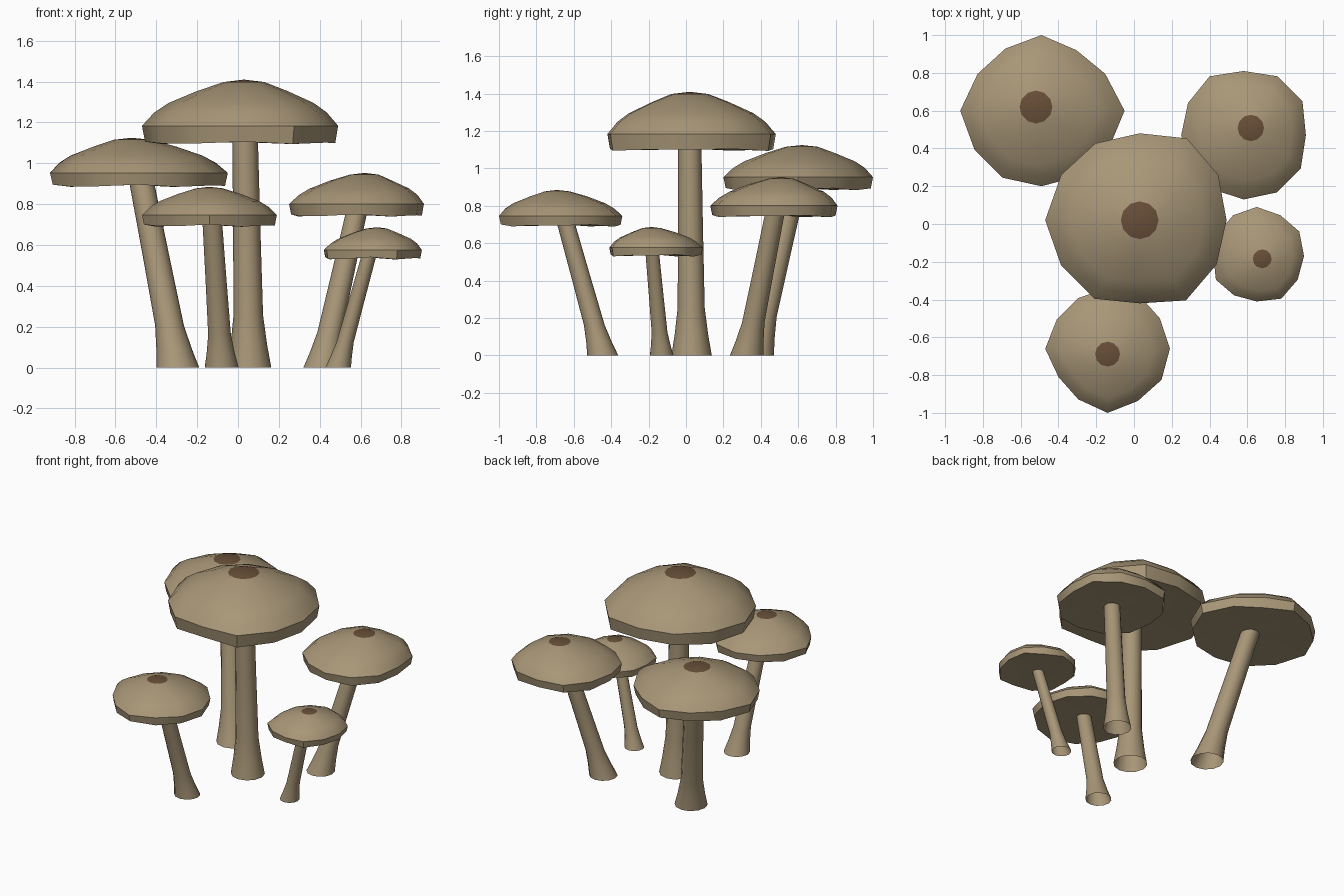
import bpy, bmesh, math
from mathutils import Vector

cube = bpy.data.objects.get("Cube")
if cube:
    bpy.data.objects.remove(cube, do_unlink=True)

SIDES = 12


def material(name, rgb):
    mat = bpy.data.materials.new(name)
    mat.use_nodes = True
    mat.diffuse_color = (*rgb, 1)
    mat.node_tree.nodes["Principled BSDF"].inputs["Base Color"].default_value = (*rgb, 1)
    return mat


TAN = material("mushroom tan", (0.39, 0.305, 0.185))
BROWN = material("spot brown", (0.14, 0.077, 0.04))


def add_ring(bm, centre, radii):
    verts = []
    for i, radius in enumerate(radii):
        angle = math.tau * i / SIDES
        offset = Vector((math.cos(angle), math.sin(angle), 0)) * radius
        verts.append(bm.verts.new(centre + offset))
    return verts


def bridge(bm, lower, upper):
    for i in range(SIDES):
        j = (i + 1) % SIDES
        bm.faces.new((lower[i], lower[j], upper[j], upper[i]))


def fan(bm, ring, tip, index=0):
    for i in range(SIDES):
        face = bm.faces.new((ring[i], ring[(i + 1) % SIDES], tip))
        face.material_index = index


def finish(bm, name, mats, angle):
    bmesh.ops.recalc_face_normals(bm, faces=bm.faces)
    mesh = bpy.data.meshes.new(name)
    bm.to_mesh(mesh)
    bm.free()
    for mat in mats:
        mesh.materials.append(mat)
    obj = bpy.data.objects.new(name, mesh)
    bpy.context.collection.objects.link(obj)
    bpy.ops.object.select_all(action='DESELECT')
    obj.select_set(True)
    bpy.context.view_layer.objects.active = obj
    bpy.ops.object.shade_smooth_by_angle(angle=math.radians(angle))


# Cap outline from rim to spot: (share of radius, share of height)
CAP_PROFILE = [(0.97, 0), (1, 0.27), (0.88, 0.48), (0.74, 0.63), (0.46, 0.82)]


def make_cap(name, centre, apex, rim_z, radii, spot):
    bm = bmesh.new()
    base = Vector((*centre, rim_z))
    top = Vector(apex)
    rings = []
    for share, height in CAP_PROFILE:
        # Rings drift towards the off-centre peak as they rise
        middle = base.lerp(top, height)
        blend = max(0, height - 0.27)
        middle.xy = base.xy.lerp(top.xy, blend)
        rings.append(add_ring(bm, middle, [r * share for r in radii]))
    middle = base.lerp(top, 0.96)
    rings.append(add_ring(bm, middle, [spot] * SIDES))
    for lower, upper in zip(rings, rings[1:]):
        bridge(bm, lower, upper)
    fan(bm, rings[-1], bm.verts.new(top), 1)
    # Underside and gently waved rim
    fan(bm, rings[0], bm.verts.new(base + Vector((0, 0, 0.01))))
    for i, vert in enumerate(rings[0]):
        vert.co.z += 0.006 * math.sin(i * 2.3)
    finish(bm, name, [TAN, BROWN], 40)


# Stem outline: (share of length, share of foot radius)
STEM_PROFILE = [(0, 1), (0.1, 0.83), (0.23, 0.67), (0.6, 0.62), (1, 0.58)]


def make_stem(name, foot, head, radius):
    bm = bmesh.new()
    foot, head = Vector((*foot, 0)), Vector(head)
    rings = [add_ring(bm, foot.lerp(head, t), [radius * r] * SIDES)
             for t, r in STEM_PROFILE]
    for lower, upper in zip(rings, rings[1:]):
        bridge(bm, lower, upper)
    finish(bm, name, [TAN], 60)


# Rim radii in hundredths, counter-clockwise from +x
MUSHROOMS = {
    "centre": dict(
        centre=(0.03, 0.02), apex=(0.03, 0.02, 1.41), rim_z=1.1, spot=0.1,
        rim=[46, 48, 50, 46, 47, 48, 50, 48, 48, 44, 49, 47],
        foot=(0.055, 0.03), head=(0.035, 0.02, 1.11), radius=0.108),
    "back_right": dict(
        centre=(-0.49, 0.6), apex=(-0.52, 0.62, 1.125), rim_z=0.89, spot=0.087,
        rim=[44, 39, 37, 40, 38, 39, 43, 41, 41, 40, 40, 41],
        foot=(-0.295, 0.365), head=(-0.47, 0.58, 0.9), radius=0.105),
    "back_left": dict(
        centre=(0.58, 0.47), apex=(0.62, 0.51, 0.953), rim_z=0.745, spot=0.07,
        rim=[33, 36, 36, 34, 36, 34, 33, 34, 33, 34, 35, 35],
        foot=(0.41, 0.325), head=(0.58, 0.475, 0.76), radius=0.09),
    "front": dict(
        centre=(-0.14, -0.66), apex=(-0.14, -0.69, 0.885), rim_z=0.695, spot=0.066,
        rim=[33, 32, 33, 32, 31, 31, 33, 30, 31, 34, 32, 33],
        foot=(-0.08, -0.445), head=(-0.125, -0.64, 0.7), radius=0.083),
    "front_left": dict(
        centre=(0.65, -0.17), apex=(0.68, -0.185, 0.687), rim_z=0.535, spot=0.05,
        rim=[25, 26, 25, 26, 25, 24, 23, 25, 24, 24, 26, 25],
        foot=(0.49, -0.13), head=(0.64, -0.18, 0.545), radius=0.063),
}

for place, m in MUSHROOMS.items():
    make_cap(place + "_cap", m["centre"], m["apex"], m["rim_z"],
             [r / 100 for r in m["rim"]], m["spot"])
    make_stem(place + "_stem", m["foot"], m["head"], m["radius"])
